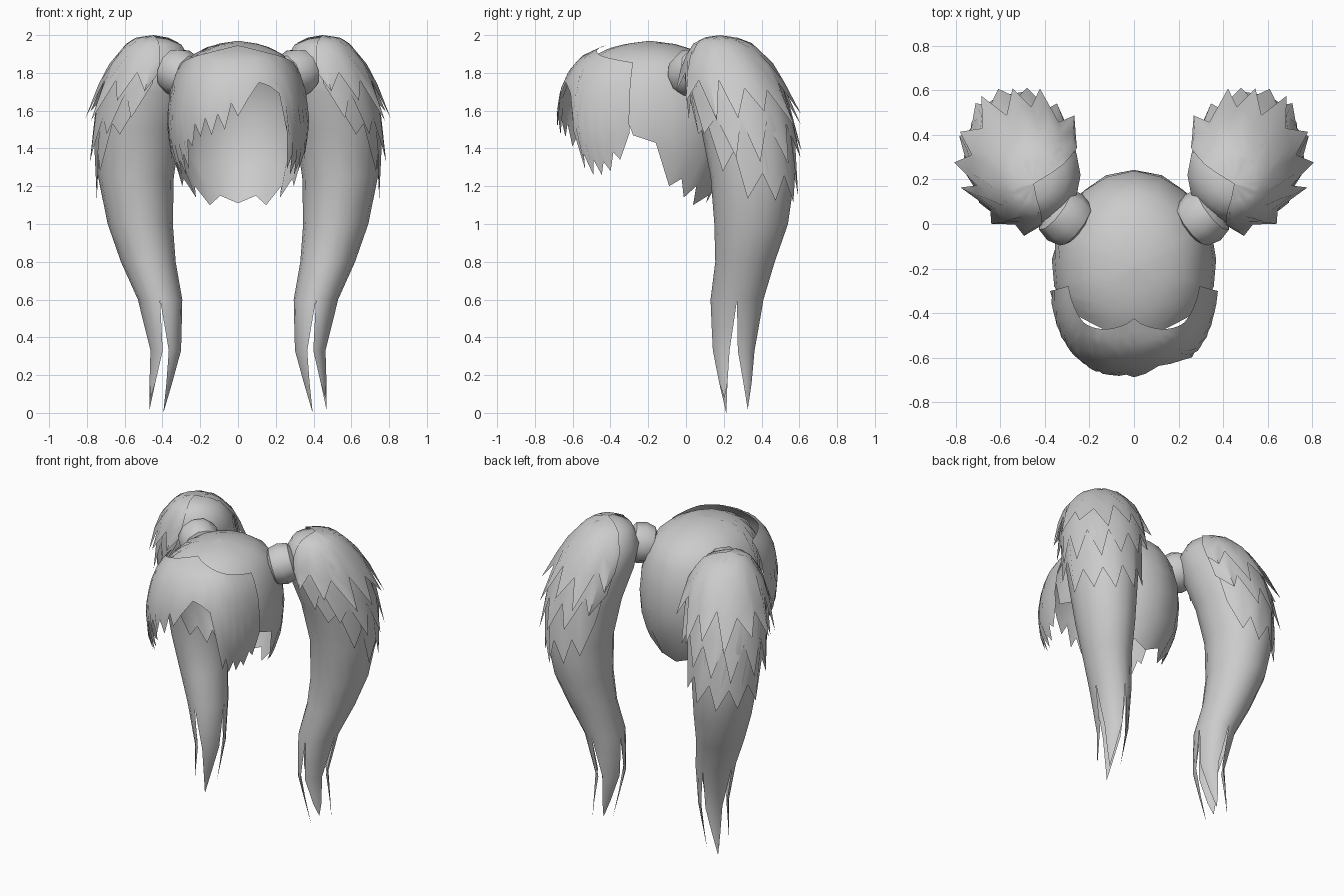
import bpy, bmesh, math, random
from math import sin, cos, radians

if "Cube" in bpy.data.objects:
    bpy.data.objects.remove(bpy.data.objects["Cube"])

random.seed(4)
hair = bpy.data.materials.new("hair grey")
hair.diffuse_color = (0.6, 0.6, 0.6, 1)
hair.use_nodes = True
hair.node_tree.nodes["Principled BSDF"].inputs["Base Color"].default_value = hair.diffuse_color


def interp(table, t):
    """Linear lookup: rows are (key, value, ...) with rising keys."""
    if t <= table[0][0]:
        return table[0][1:]
    for a, b in zip(table, table[1:]):
        if t <= b[0]:
            k = (t - a[0]) / (b[0] - a[0])
            return tuple(p + (q - p) * k for p, q in zip(a[1:], b[1:]))
    return table[-1][1:]


def sheet(name, grids, mirror=False, angle=50):
    """Object from grids of points (lists of rows), welded together."""
    bm = bmesh.new()
    for rows in grids:
        vs = [[bm.verts.new(p) for p in row] for row in rows]
        for r0, r1 in zip(vs, vs[1:]):
            for i in range(len(r0) - 1):
                bm.faces.new((r0[i], r1[i], r1[i + 1], r0[i + 1]))
    bmesh.ops.remove_doubles(bm, verts=bm.verts, dist=0.0005)
    me = bpy.data.meshes.new(name)
    bm.to_mesh(me)
    bm.free()
    me.materials.append(hair)
    ob = bpy.data.objects.new(name, me)
    bpy.context.collection.objects.link(ob)
    bpy.ops.object.select_all(action='DESELECT')
    ob.select_set(True)
    bpy.context.view_layer.objects.active = ob
    bpy.ops.object.shade_smooth_by_angle(angle=radians(angle))
    if mirror:
        ob.modifiers.new("mirror", 'MIRROR')
    return ob


def power(v, e):
    return math.copysign(abs(v) ** e, v)


# Head outline: height -> share of full radius
HEAD = [(1.08, .62), (1.2, .83), (1.35, .96), (1.55, 1), (1.7, .95), (1.8, .86),
        (1.88, .72), (1.93, .5), (1.955, .28), (1.97, 0)]
STEPS = [0, .02, .06, .13, .24, .4, .58, .78, 1]

# Scalp cap: (degrees from the back, lower edge height), same on both sides
half = [(0, 1.11), (20, 1.15), (38, 1.10), (48, 1.2), (56, 1.14), (64, 1.24), (74, 1.2),
        (86, 1.43), (102, 1.47), (115, 1.7), (130, 1.82), (155, 1.87), (180, 1.88)]
edge = [(-a, z) for a, z in half[:0:-1]] + half


def cap_point(a, z):
    r, a = interp(HEAD, z)[0], radians(a)
    return (.37 * r * sin(a), -.19 + .44 * r * cos(a), z)


sheet("scalp_cap", [[[cap_point(a, 1.97 + (z - 1.97) * s) for a, z in edge] for s in STEPS]])

# Fringe with a parting and side locks: (degrees from the front, lower edge height)
lock = [(45, 1.28), (48, 1.36), (52, 1.25), (56, 1.33), (60, 1.25), (64, 1.32), (68, 1.27),
        (72, 1.37), (76, 1.33), (82, 1.47)]
middle = [(-41, 1.44), (-36, 1.4), (-32, 1.52), (-27, 1.45), (-22, 1.55), (-17, 1.46),
          (-12, 1.57), (-7, 1.49), (-3, 1.63), (0, 1.56), (5, 1.65), (14, 1.74), (23, 1.72),
          (32, 1.68), (39, 1.48)]
edge = [(-a, z) for a, z in lock[::-1]] + middle + lock


def fringe_point(a, z):
    r, b = interp(HEAD, z)[0], radians(a)
    return (.38 * r * power(sin(b), .8), -.2 - .49 * r * power(cos(b), .8), z + .01)


rows = []
for s in (0, .06, .14, .25, .4, .6, .8, 1):
    row = []
    for a, z in edge:
        top = 1.935 - .09 * abs(a) / 82
        row.append(fringe_point(a, top + (z - top) * s))
    rows.append(row)
sheet("fringe", [rows])

# Hair ties: barrel-shaped bands, tilted outwards
prof = [(-.085, .07), (-.06, .115), (0, .13), (.06, .115), (.085, .07)]
rows = [[(r * cos(i * math.pi / 5), r * sin(i * math.pi / 5), h) for i in range(11)] for h, r in prof]
tie = sheet("hair_tie", [rows], angle=40)
from mathutils import Vector, Matrix
turn = Vector((.72, .55, .25)).to_track_quat('Z', 'Y').to_matrix().to_4x4()
tie.data.transform(Matrix.Translation((.31, .03, 1.8)) @ turn)
tie.modifiers.new("mirror", 'MIRROR')

# Tail sections: height -> x min, x max, y min, y max
TAIL = [(0, .38, .485, .19, .35), (.33, .30, .465, .14, .365), (.6, .295, .53, .13, .41),
        (.8, .33, .62, .155, .47), (1, .345, .69, .15, .54), (1.25, .34, .74, .13, .575),
        (1.5, .3, .75, .08, .56), (1.7, .25, .72, .02, .51), (1.85, .24, .66, 0, .44),
        (1.95, .3, .58, .05, .34), (1.98, .37, .53, .11, .26), (1.99, .45, .45, .18, .18)]


def tail_point(a, z, grow=1.0, drop=0.0):
    x0, x1, y0, y1 = interp(TAIL, z)
    a = radians(a)
    return ((x0 + x1) / 2 + (x1 - x0) / 2 * grow * cos(a),
            (y0 + y1) / 2 + (y1 - y0) / 2 * grow * sin(a), z - drop)


# Tail body, then four strands tapering to points at the end
heights = [r[0] for r in TAIL[:1:-1]]
grids = [[[tail_point(i * 22.5, z) for i in range(17)] for z in heights]]
for g in range(4):
    mid = g * 90 + 45
    strand = []
    tip = (.02, .05, .0, .08)[g]
    for z, w in ((.6, 1), (.45, .88), (.33, .75), (.16, .42), (tip, .01)):
        strand.append([tail_point(mid + k * 22.5 * w, z) for k in (-2, -1, 0, 1, 2)])
    grids.append(strand)
sheet("tail", grids, mirror=True, angle=60)

# Overlapping shaggy layers on the outer and rear side of each tail:
# (direction, lower edge height), spread at the tips, number of points
LAYERS = [("upper_layer", [(-100, 1.80), (-60, 1.72), (-25, 1.68), (45, 1.66), (110, 1.66), (150, 1.74)], 1.06, 1.30, 9),
          ("middle_layer", [(-95, 1.74), (-60, 1.62), (-25, 1.5), (45, 1.46), (110, 1.48), (150, 1.6)], 1.035, 1.22, 8),
          ("lower_layer", [(-85, 1.66), (-45, 1.42), (-10, 1.24), (45, 1.2), (100, 1.22), (145, 1.42)], 1.015, 1.17, 7)]
for name, table, grow, flare, teeth in LAYERS:
    first, last = table[0][0], table[-1][0]
    cols = []
    for i in range(2 * teeth + 1):
        a = first + (last - first) * i / (2 * teeth)
        z = interp(table, a)[0]
        if i % 2:
            cols.append((a + random.uniform(-4, 4), z - random.uniform(.06, .16), flare))
        else:
            cols.append((a, z + (random.uniform(.03, .1) if 0 < i < 2 * teeth else 0), grow + .03))
    rows = []
    for s in (0, .05, .15, .35, .6, 1):
        rows.append([tail_point(a, 1.99 + (z - 1.99) * s, grow + (f - grow) * s ** 2, -.01 * (1 - s)) for a, z, f in cols])
    sheet(name, [rows], mirror=True, angle=40)
